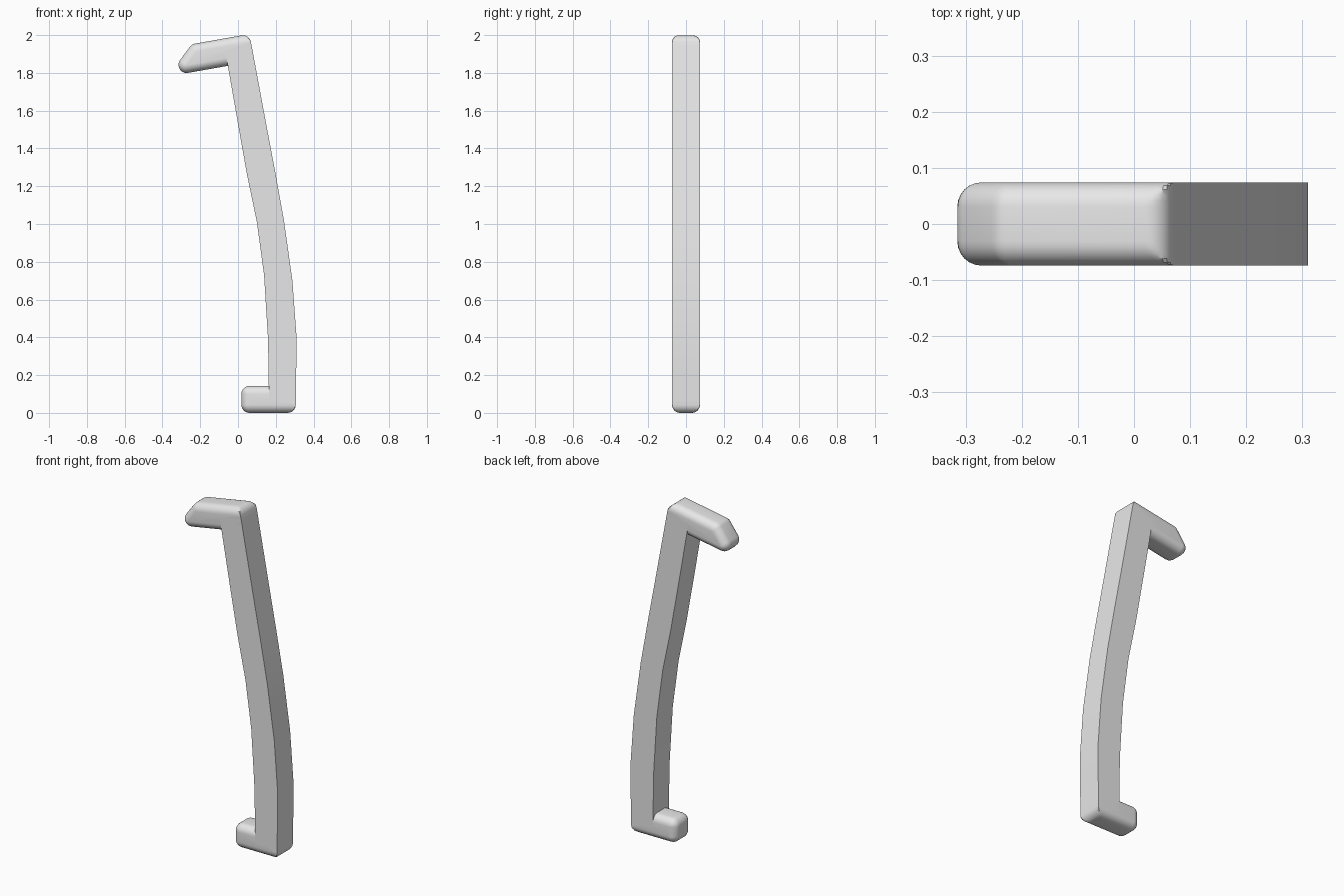
import bpy, bmesh, math
from mathutils import Vector

if "Cube" in bpy.data.objects:
    bpy.data.objects.remove(bpy.data.objects["Cube"])

HALF = 0.074    # half depth in y
R = 0.043       # rounding radius of the arms
STEPS = 6

grey = bpy.data.materials.new("light_grey")
grey.diffuse_color = (0.8, 0.8, 0.8, 1)
grey.use_nodes = True
grey.node_tree.nodes["Principled BSDF"].inputs["Base Color"].default_value = grey.diffuse_color


def finish(name, bm):
    bmesh.ops.remove_doubles(bm, verts=bm.verts, dist=0.0002)
    bmesh.ops.recalc_face_normals(bm, faces=bm.faces)
    mesh = bpy.data.meshes.new(name)
    bm.to_mesh(mesh)
    bm.free()
    mesh.materials.append(grey)
    ob = bpy.data.objects.new(name, mesh)
    bpy.context.collection.objects.link(ob)
    bpy.ops.object.select_all(action='DESELECT')
    ob.select_set(True)
    bpy.context.view_layer.objects.active = ob
    bpy.ops.object.shade_smooth_by_angle(angle=math.radians(32))


def skin(bm, rings):
    """Bridge closed rings of equal length and cap both ends."""
    loops = [[bm.verts.new(p) for p in ring] for ring in rings]
    n = len(loops[0])
    for a, b in zip(loops, loops[1:]):
        for i in range(n):
            j = (i + 1) % n
            bm.faces.new((a[i], a[j], b[j], b[i]))
    bm.faces.new(loops[0])
    bm.faces.new(loops[-1])


def arc(cu, cv, r, a0, a1):
    return [(cu + r * math.cos(a0 + (a1 - a0) * i / STEPS),
             cv + r * math.sin(a0 + (a1 - a0) * i / STEPS)) for i in range(STEPS + 1)]


def arm(name, origin, u_dir, v_dir, height, tip_out, tip_in):
    """Rounded arm: u runs to the tip, v runs from the inner to the outer side."""
    t = Vector((tip_in - tip_out, -height)).normalized()
    n = Vector((-t.y, t.x))

    def centre(v):
        s = (v - (height - R * n.y)) / t.y
        return tip_out - R * n.x + s * t.x, v

    phi = math.atan2(n.y, n.x)
    rings = []
    angles = [math.pi / 2 * i / STEPS for i in range(STEPS + 1)]
    for side, a in [(-1, a) for a in reversed(angles)] + [(1, a) for a in angles]:
        y = side * (HALF - R + R * math.sin(a))
        d = R * (1 - math.cos(a))                     # inset of this slice
        pts = [(0, d)]
        # sharp mitre where the rounded sides meet the rounded outer corner
        pts += [(u, min(v, height - d)) for u, v in arc(R, height - R, R, math.pi, math.pi / 2)]
        pts += arc(*centre(height - R), R - d, math.pi / 2, phi)
        pts += arc(*centre(R), R - d, phi, -math.pi / 2)
        rings.append([(origin[0] + u * u_dir[0] + v * v_dir[0], y,
                       origin[1] + u * u_dir[1] + v * v_dir[1]) for u, v in pts])
    bm = bmesh.new()
    skin(bm, rings)
    finish(name, bm)


# curved square-edged grip: (inner x, inner z, outer x, outer z)
sections = [(0.164, 0.06, 0.306, 0.06), (0.162, 0.20, 0.308, 0.20),
            (0.159, 0.39, 0.310, 0.40), (0.138, 0.73, 0.288, 0.70),
            (0.100, 1.01, 0.243, 1.02), (0.048, 1.26, 0.198, 1.27),
            (0.000, 1.53, 0.149, 1.53), (-0.068, 1.92, 0.072, 1.945)]
bm = bmesh.new()
skin(bm, [[(xi, -HALF, zi), (xo, -HALF, zo), (xo, HALF, zo), (xi, HALF, zi)]
          for xi, zi, xo, zo in sections])
finish("grip", bm)

# tilted upper arm with slanted tip, and straight lower arm
c, s = math.cos(math.radians(10)), math.sin(math.radians(10))
arm("upper_arm", (0.0864, 1.862), (-c, -s), (-s, c), 0.146, 0.31, 0.465)
arm("lower_arm", (0.306, 0.143), (-1, 0), (0, -1), 0.143, 0.288, 0.288)
